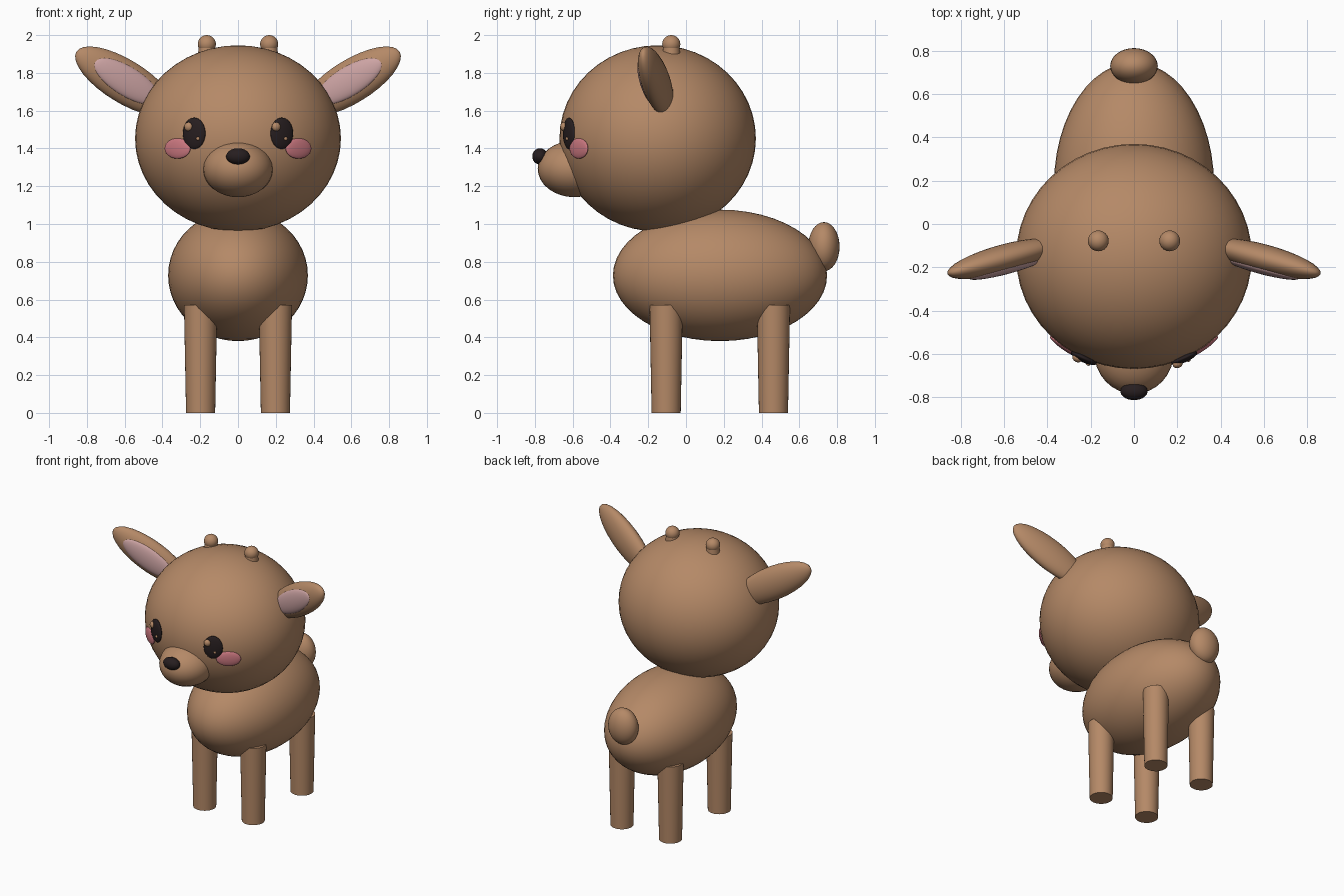
import bpy
from math import radians, sqrt, atan2
from mathutils import Matrix, Vector

cube = bpy.data.objects.get("Cube")
if cube:
    bpy.data.objects.remove(cube, do_unlink=True)


def material(name, rgb):
    mat = bpy.data.materials.new(name)
    mat.use_nodes = True
    mat.diffuse_color = (*rgb, 1)
    bsdf = mat.node_tree.nodes["Principled BSDF"]
    bsdf.inputs["Base Color"].default_value = (*rgb, 1)
    bsdf.inputs["Roughness"].default_value = 0.8
    return mat


FUR = material("tan_fur", (0.46, 0.25, 0.135))
DARK = material("near_black", (0.02, 0.013, 0.014))
BLUSH = material("blush_pink", (0.61, 0.19, 0.22))
INNER = material("pale_ear_pink", (0.61, 0.37, 0.37))

HEAD_POS = Vector((0, -0.15, 1.453))
HEAD_SIZE = Vector((0.545, 0.52, 0.493))


def finish(name, mat):
    ob = bpy.context.object
    ob.name = ob.data.name = name
    ob.data.materials.append(mat)
    bpy.ops.object.shade_smooth_by_angle(angle=radians(40))
    return ob


def ellipsoid(name, mat, pos, size, rot=(0, 0, 0), segments=32):
    bpy.ops.mesh.primitive_uv_sphere_add(
        segments=segments, ring_count=segments // 2, radius=1, location=pos, rotation=rot)
    bpy.context.object.scale = size
    return finish(name, mat)


def post(name, mat, x, y, bottom, top, r_bottom, r_top):
    bpy.ops.mesh.primitive_cone_add(
        vertices=32, radius1=r_bottom, radius2=r_top, depth=top - bottom,
        location=(x, y, (bottom + top) / 2))
    return finish(name, mat)


def face_point(x, z):
    """Front point of the head at x, z and the turn of its surface there."""
    u, w = x / HEAD_SIZE.x, (z - HEAD_POS.z) / HEAD_SIZE.z
    v = sqrt(1 - u * u - w * w)
    turn = atan2(u / HEAD_SIZE.x, v / HEAD_SIZE.y)
    return Vector((x, HEAD_POS.y - v * HEAD_SIZE.y, z)), turn


# Body, head, muzzle, nose and tail
ellipsoid("body", FUR, (0, 0.18, 0.728), (0.37, 0.567, 0.348), segments=48)
ellipsoid("head", FUR, HEAD_POS, HEAD_SIZE, segments=48)
ellipsoid("muzzle", FUR, (0, -0.59, 1.292), (0.185, 0.195, 0.15))
ellipsoid("nose", DARK, (0, -0.773, 1.358), (0.063, 0.041, 0.043))
ellipsoid("tail", FUR, (0, 0.73, 0.88), (0.11, 0.083, 0.13))

for side, word in ((1, "left"), (-1, "right")):
    # Legs
    for place, y in (("front", -0.105), ("back", 0.463)):
        post(f"{place}_{word}_leg", FUR, side * 0.198, y, 0, 0.57, 0.077, 0.088)

    # Ears, leaning up and forward, with a pale inner pad
    turn = Matrix.Rotation(radians(-15 * side), 3, 'Z') @ Matrix.Rotation(radians(-30.5 * side), 3, 'Y')
    centre = Vector((side * 0.6, -0.16, 1.755))
    rot = turn.to_euler()
    ellipsoid(f"{word}_ear", FUR, centre, (0.308, 0.066, 0.115), rot)
    pad = centre + turn @ Vector((0, -0.046, 0))
    ellipsoid(f"{word}_inner_ear", INNER, pad, (0.205, 0.027, 0.078), rot)

    # Antler buds
    post(f"{word}_antler_stub", FUR, side * 0.165, -0.078, 1.84, 1.95, 0.052, 0.042)
    ellipsoid(f"{word}_antler_tip", FUR, (side * 0.165, -0.078, 1.952), (0.048,) * 3)

    # Eyes and cheeks, lying on the surface of the head
    pos, yaw = face_point(side * 0.232, 1.48)
    ellipsoid(f"{word}_eye", DARK, pos, (0.065, 0.02, 0.083), (0, 0, yaw))
    pos, yaw = face_point(side * 0.32, 1.40)
    ellipsoid(f"{word}_cheek", BLUSH, pos, (0.083, 0.016, 0.054), (0, 0, yaw))

    # Eye glints, both shifted the same way
    for name, dx, z, r in (("large", -0.03, 1.515, 0.024), ("small", 0.02, 1.452, 0.01)):
        pos, yaw = face_point(side * 0.232 + dx, z)
        ellipsoid(f"{word}_{name}_glint", FUR, pos + Vector((0, -0.018, 0)), (r, r * 0.8, r),
                  (0, 0, yaw), segments=16)
